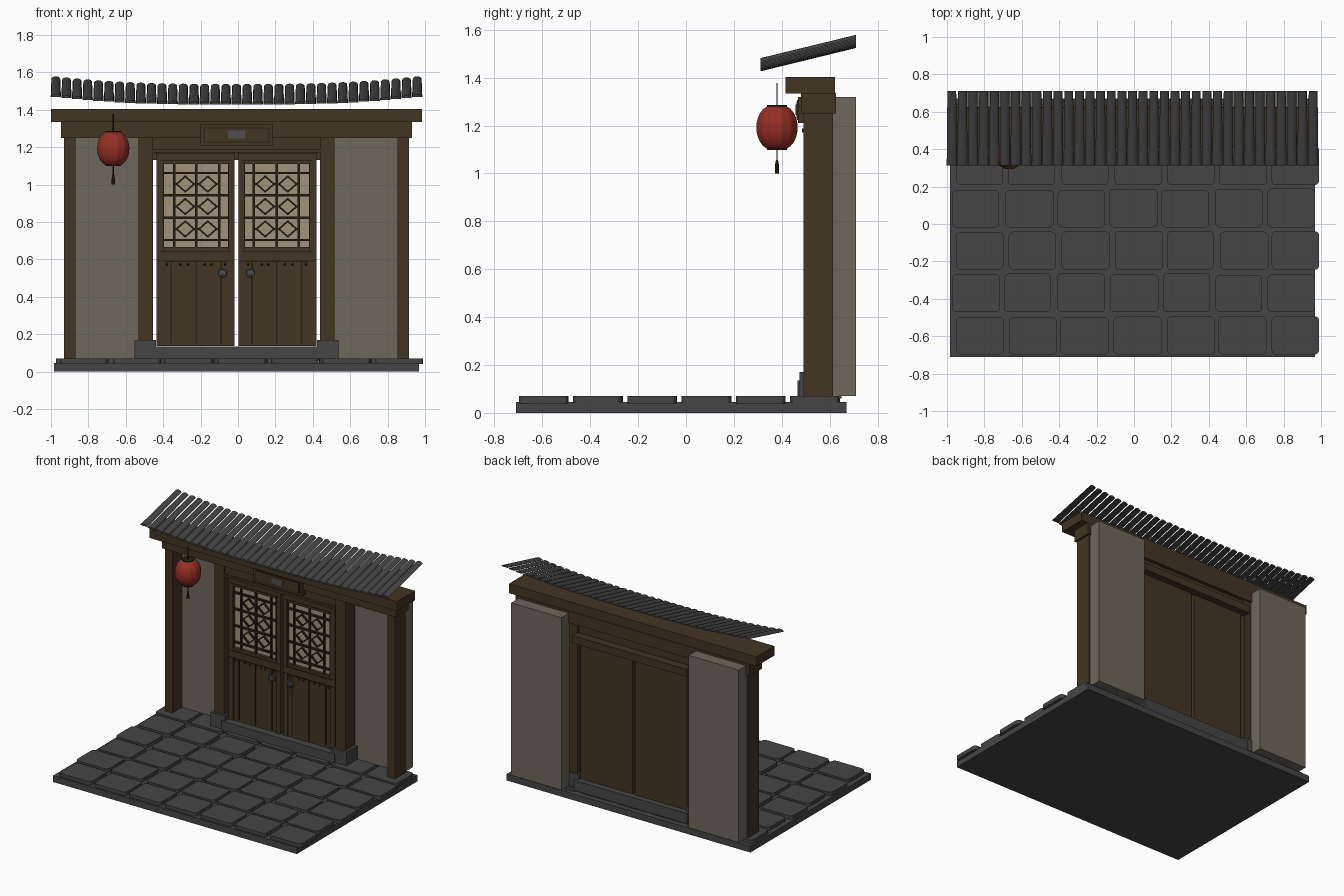
import bpy, bmesh, math, random
from mathutils import Matrix, Vector

if "Cube" in bpy.data.objects:
    bpy.data.objects.remove(bpy.data.objects["Cube"])

random.seed(3)
CX = -0.008  # centre line of the gatehouse


def material(name, rgb):
    m = bpy.data.materials.new(name)
    m.diffuse_color = (*rgb, 1)
    m.use_nodes = True
    m.node_tree.nodes["Principled BSDF"].inputs["Base Color"].default_value = m.diffuse_color
    return m


WOOD = material("brown wood", (0.056, 0.035, 0.016))
DARK = material("dark wood", (0.022, 0.014, 0.007))
WALL = material("plaster", (0.155, 0.140, 0.108))
STONE = material("grey stone", (0.060, 0.060, 0.061))
TILE = material("roof tile", (0.054, 0.054, 0.056))
PAPER = material("window paper", (0.36, 0.295, 0.20))
RED = material("lantern red", (0.30, 0.028, 0.017))
METAL = material("dark metal", (0.075, 0.078, 0.08))


def finish(bm, name, mat, smooth=False):
    bmesh.ops.recalc_face_normals(bm, faces=bm.faces)
    me = bpy.data.meshes.new(name)
    bm.to_mesh(me)
    bm.free()
    me.materials.append(mat)
    ob = bpy.data.objects.new(name, me)
    bpy.context.collection.objects.link(ob)
    if smooth:
        bpy.ops.object.select_all(action='DESELECT')
        ob.select_set(True)
        bpy.context.view_layer.objects.active = ob
        bpy.ops.object.shade_smooth_by_angle(angle=math.radians(40))
    return ob


def add_box(bm, x0, x1, y0, y1, z0, z1, spin=0):
    mat = (Matrix.Translation((CX + (x0 + x1) / 2, (y0 + y1) / 2, (z0 + z1) / 2))
           @ Matrix.Rotation(spin, 4, 'Y')
           @ Matrix.Diagonal((abs(x1 - x0), y1 - y0, z1 - z0, 1)))
    return bmesh.ops.create_cube(bm, size=1, matrix=mat)["verts"]


def boxes(name, mat, *dims):
    bm = bmesh.new()
    for d in dims:
        add_box(bm, *d)
    return finish(bm, name, mat)


def lathe(name, mat, profile, x, y, n, lobes=0, depth=0.0):
    """Revolve (radius, z) points; lobes give puffed gores with creases."""
    bm = bmesh.new()
    rings = []
    for r, z in profile:
        ring = []
        for i in range(n):
            a = 2 * math.pi * i / n
            k = 1 - depth * (1 - abs(math.sin(a * lobes / 2))) if lobes else 1
            ring.append(bm.verts.new((x + r * k * math.cos(a), y + r * k * math.sin(a), z)))
        rings.append(ring)
    for a, b in zip(rings, rings[1:]):
        for i in range(n):
            bm.faces.new((a[i], a[(i + 1) % n], b[(i + 1) % n], b[i]))
    bm.faces.new(rings[0])
    bm.faces.new(rings[-1])
    return finish(bm, name, mat, True)


# Courtyard floor: slab and rounded paving stones in staggered rows
boxes("base_slab", STONE, (-0.977, 0.977, -0.71, 0.67, 0, 0.046))
bm = bmesh.new()
for row in range(6):
    y0 = -0.698 + row * 0.2265
    start = -0.942 if row % 2 == 0 else -0.965
    for col in range(7):
        x0 = start + col * 0.281 + random.uniform(-0.005, 0.005) * (0 < col < 6)
        w = 0.254 + random.uniform(-0.006, 0.006) * (col < 6)
        d = 0.203 + random.uniform(-0.005, 0.005)
        vs = add_box(bm, x0, x0 + w, y0, y0 + d, 0.04, 0.071)
        edges = [e for e in {e for v in vs for e in v.link_edges}
                 if abs(e.verts[0].co.z - e.verts[1].co.z) > 0.01]
        bmesh.ops.bevel(bm, geom=edges, offset=0.024, segments=3, profile=0.5, affect='EDGES')
finish(bm, "paving_stones", STONE)

# Threshold and post plinths
boxes("threshold", STONE, (-0.455, 0.455, 0.466, 0.65, 0.06, 0.135))
for s, side in ((-1, "left"), (1, "right")):
    boxes(f"plinth_{side}", STONE, (s * 0.43, s * 0.545, 0.474, 0.625, 0.06, 0.17))
    boxes(f"outer_post_{side}", WOOD, (s * 0.862, s * 0.922, 0.49, 0.615, 0.065, 1.26))
    boxes(f"door_post_{side}", WOOD, (s * 0.447, s * 0.525, 0.49, 0.615, 0.10, 1.26))
    boxes(f"side_wall_{side}", WALL, (s * 0.51, s * 0.912, 0.602, 0.71, 0.07, 1.32))

# Beams and lintels
boxes("top_beam", WOOD, (-0.992, 0.992, 0.415, 0.622, 1.335, 1.403))
boxes("lower_beam", WOOD, (-0.938, 0.938, 0.48, 0.626, 1.25, 1.336))
boxes("lintel", WOOD, (-0.45, 0.45, 0.50, 0.60, 1.172, 1.255))
boxes("lintel_trim", WOOD, (-0.447, 0.447, 0.485, 0.51, 1.172, 1.188))
boxes("back_lintel", WOOD, (-0.458, 0.458, 0.59, 0.66, 1.131, 1.185))

# Plain name board with raised border and a blank plate
boxes("sign_board", WOOD, (-0.195, 0.195, 0.468, 0.50, 1.21, 1.32))
boxes("sign_inset", DARK, (-0.177, 0.177, 0.464, 0.469, 1.224, 1.306))
boxes("sign_panel", WOOD, (-0.171, 0.171, 0.461, 0.466, 1.230, 1.300))
boxes("sign_plate", METAL, (-0.045, 0.045, 0.457, 0.462, 1.245, 1.288))

# Door leaves
for s, side in ((-1, "left"), (1, "right")):
    def m(x0, x1, *rest):
        return (s * x0, s * x1, *rest)
    boxes(f"door_leaf_{side}", WOOD, m(0.01, 0.427, 0.54, 0.61, 0.137, 1.172))
    boxes(f"door_frame_{side}", WOOD,
          m(0.01, 0.046, 0.51, 0.545, 0.137, 1.165), m(0.388, 0.427, 0.51, 0.545, 0.137, 1.165),
          m(0.046, 0.388, 0.51, 0.545, 1.11, 1.165), m(0.046, 0.388, 0.51, 0.545, 0.59, 0.665))
    boxes(f"frame_lines_{side}", DARK,
          m(0.012, 0.425, 0.507, 0.511, 0.588, 0.594), m(0.03, 0.41, 0.507, 0.511, 0.640, 0.645),
          m(0.03, 0.41, 0.507, 0.511, 1.125, 1.13), m(0.388, 0.393, 0.507, 0.511, 0.645, 1.125),
          m(0.041, 0.046, 0.507, 0.511, 0.645, 1.125))
    boxes(f"window_paper_{side}", PAPER, m(0.046, 0.388, 0.532, 0.541, 0.66, 1.115))

    # Lattice: straight bars, then three rows of diamonds
    bm = bmesh.new()
    xs, zs = (0.092, 0.215, 0.333), (0.703, 0.822, 0.943, 1.062)
    for x in xs:
        add_box(bm, *m(x - 0.006, x + 0.006, 0.518, 0.533, 0.665, 1.11))
    for z in zs:
        add_box(bm, *m(0.046, 0.388, 0.516, 0.533, z - 0.006, z + 0.006))
    for xa, xb in zip(xs, xs[1:]):
        for za, zb in zip(zs, zs[1:]):
            cx, cz = (xa + xb) / 2 * s, (za + zb) / 2
            for dx in (-1, 1):
                for dz in (-1, 1):
                    px, pz = cx + dx * 0.0235, cz + dz * 0.0205
                    add_box(bm, px - 0.034, px + 0.034, 0.520, 0.533, pz - 0.0045, pz + 0.0045,
                            dx * dz * math.atan2(0.041, 0.047))
                # links from the diamond to the bars on either side
                lx = cx + dx * 0.053
                add_box(bm, lx - 0.008, lx + 0.008, 0.520, 0.533, cz - 0.0045, cz + 0.0045)
    finish(bm, f"lattice_{side}", DARK)

    # Lower planks separated by dark grooves, with nail heads
    boxes(f"door_planks_{side}", WOOD, m(0.046, 0.388, 0.518, 0.541, 0.137, 0.59))
    boxes(f"plank_grooves_{side}", DARK,
          *[m(x - 0.005, x + 0.005, 0.513, 0.519, 0.15, 0.585) for x in (0.083, 0.215, 0.349)])
    bm = bmesh.new()
    for x in (0.062, 0.135, 0.17, 0.26, 0.30, 0.372):
        bmesh.ops.create_icosphere(bm, subdivisions=1, radius=0.007,
                                   matrix=Matrix.Translation((CX + s * x, 0.515, 0.573)))
    finish(bm, f"nail_heads_{side}", DARK)

    # Door pull: plate, boss and hanging ring
    boxes(f"pull_plate_{side}", METAL, m(0.05, 0.10, 0.503, 0.512, 0.515, 0.548))
    bm = bmesh.new()
    R, r, n, k = 0.019, 0.004, 12, 5
    grid = [[bm.verts.new((CX + s * 0.075 + (R + r * math.cos(b)) * math.cos(a),
                           0.498 + r * math.sin(b),
                           0.525 + (R + r * math.cos(b)) * math.sin(a)))
             for b in (2 * math.pi * j / k for j in range(k))]
            for a in (2 * math.pi * i / n for i in range(n))]
    for i in range(n):
        for j in range(k):
            bm.faces.new((grid[i][j], grid[(i + 1) % n][j],
                          grid[(i + 1) % n][(j + 1) % k], grid[i][(j + 1) % k]))
    finish(bm, f"pull_ring_{side}", METAL, True)

# Roof: tapered arched tiles, lifted towards both ends
bm = bmesh.new()
COUNT, SEG = 35, 6
for i in range(COUNT):
    x = -0.966 + 1.932 * i / (COUNT - 1)
    lift = 0.045 * abs(x) ** 2.7
    rings = []
    for y, z, w in ((0.312, 1.427, 0.0275), (0.71, 1.524, 0.0235)):
        rings.append([bm.verts.new((CX + x + w * math.cos(a), y, z + lift + 0.014 * math.sin(a)))
                      for a in (math.pi * j / SEG for j in range(SEG + 1))])
    a, b = rings
    for j in range(SEG + 1):
        k = (j + 1) % (SEG + 1)
        bm.faces.new((a[j], a[k], b[k], b[j]))
    bm.faces.new(a)
    bm.faces.new(b)
finish(bm, "roof_tiles", TILE, True)

# Hanging lantern
LX, LY = -0.667, 0.38
body = []
for i in range(13):
    t = math.radians(-66 + 11 * i)
    body.append((0.088 * math.cos(t) ** 0.8, 1.192 + 0.088 * math.sin(t) / math.sin(math.radians(66))))
lathe("lantern_body", RED, body, LX, LY, 48, lobes=12, depth=0.045)
lathe("lantern_top_cap", DARK, [(0.042, 1.268), (0.042, 1.286)], LX, LY, 16)
lathe("lantern_bottom_cap", DARK, [(0.042, 1.098), (0.042, 1.114)], LX, LY, 16)
lathe("lantern_cord", DARK, [(0.003, 1.28), (0.003, 1.378)], LX, LY, 8)
lathe("lantern_tassel", DARK, [(0.009, 1.0), (0.008, 1.035), (0.006, 1.052),
                               (0.003, 1.056), (0.003, 1.105)], LX, LY, 8)
